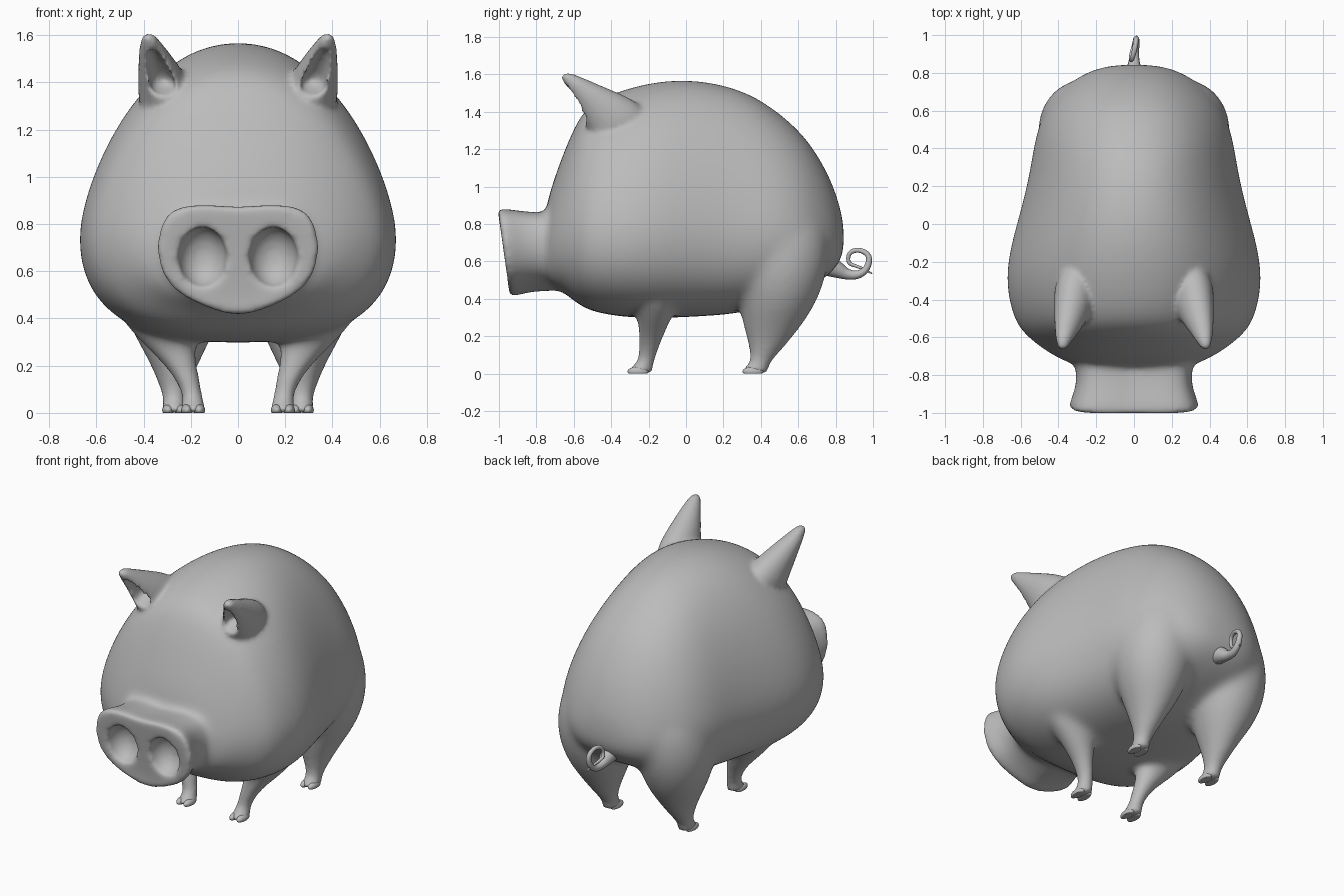
import bpy, bmesh
from math import sin, cos, pi, copysign
from mathutils import Vector

if "Cube" in bpy.data.objects:
    bpy.data.objects.remove(bpy.data.objects["Cube"], do_unlink=True)

grey = bpy.data.materials.new("soft_grey")
grey.use_nodes = True
grey.diffuse_color = (0.5, 0.5, 0.5, 1)
grey.node_tree.nodes["Principled BSDF"].inputs["Base Color"].default_value = (0.5, 0.5, 0.5, 1)


def add(name, data):
    ob = bpy.data.objects.new(name, data)
    bpy.context.scene.collection.objects.link(ob)
    return ob


def loft(name, rings):
    """Closed skin through rings with equal point counts."""
    bm = bmesh.new()
    loops = [[bm.verts.new(p) for p in ring] for ring in rings]
    n = len(loops[0])
    for a, b in zip(loops, loops[1:]):
        for i in range(n):
            bm.faces.new((a[i], a[(i + 1) % n], b[(i + 1) % n], b[i]))
    bm.faces.new(loops[0][::-1])
    bm.faces.new(loops[-1])
    bmesh.ops.recalc_face_normals(bm, faces=bm.faces)
    me = bpy.data.meshes.new(name)
    bm.to_mesh(me)
    bm.free()
    return add(name, me)


def bake(ob):
    """Replace the object by its evaluated mesh."""
    dg = bpy.context.evaluated_depsgraph_get()
    me = bpy.data.meshes.new_from_object(ob.evaluated_get(dg))
    name = ob.name
    bpy.data.objects.remove(ob, do_unlink=True)
    return add(name, me)


def subdivide(ob):
    ob.modifiers.new("round", "SUBSURF").levels = 2
    return bake(ob)


def carve(ob, cutters):
    for c in cutters:
        c.hide_render = True
        mod = ob.modifiers.new("carve", "BOOLEAN")
        mod.operation, mod.object, mod.solver = "DIFFERENCE", c, "EXACT"
    ob = bake(ob)
    for c in cutters:
        bpy.data.objects.remove(c, do_unlink=True)
    return ob


def ellipse(centre, u, v, n=24):
    c, u, v = Vector(centre), Vector(u), Vector(v)
    return [c + u * cos(2 * pi * i / n) + v * sin(2 * pi * i / n) for i in range(n)]


def ellipsoid(name, centre, size):
    bm = bmesh.new()
    bmesh.ops.create_uvsphere(bm, u_segments=32, v_segments=20, radius=1)
    for v in bm.verts:
        v.co = Vector([c + p * s for c, p, s in zip(centre, v.co, size)])
    me = bpy.data.meshes.new(name)
    bm.to_mesh(me)
    bm.free()
    return add(name, me)


# Trunk: pear-shaped rings, given as y, half width, bottom, widest height, top
def trunk_ring(y, w, zb, zw, zt, n=32):
    ring = []
    for i in range(n):
        c, s = cos(2 * pi * i / n), sin(2 * pi * i / n)
        if s >= 0:
            ring.append((w * c * (1 - .16 * s * abs(c)), y, zw + (zt - zw) * s))
        else:
            x = copysign(abs(c) ** 0.72, c)
            ring.append((w * x, y, zw - (zw - zb) * abs(s) ** 0.82))
    return ring


trunk = [(-.76, .28, .51, .68, .85), (-.72, .39, .465, .71, 1.0), (-.66, .49, .44, .74, 1.17),
         (-.58, .59, .37, .75, 1.36), (-.5, .645, .325, .76, 1.46), (-.3, .69, .295, .77, 1.535),
         (-.1, .655, .295, .77, 1.575), (.1, .595, .305, .77, 1.57), (.3, .55, .32, .76, 1.52),
         (.45, .53, .37, .76, 1.435), (.6, .48, .43, .75, 1.31), (.7, .4, .48, .73, 1.18),
         (.78, .3, .54, .72, 1.03), (.825, .2, .6, .72, .89), (.845, .09, .66, .72, .79)]
parts = [subdivide(loft("pig_body", [trunk_ring(*t) for t in trunk]))]

# Legs: height, x, y, half width, half depth
front_leg = [(0, .19, -.248, .05, .065), (.012, .19, -.248, .052, .067), (.03, .19, -.238, .05, .06),
             (.065, .19, -.212, .04, .042), (.15, .215, -.197, .05, .054), (.25, .27, -.175, .09, .08),
             (.35, .325, -.165, .145, .11), (.5, .36, -.15, .19, .14)]
hind_leg = [(0, .27, .367, .05, .067), (.012, .27, .367, .052, .069), (.03, .27, .377, .05, .065),
            (.065, .27, .4, .045, .052), (.15, .27, .435, .075, .097), (.25, .27, .46, .125, .155),
            (.35, .275, .485, .18, .2), (.5, .28, .5, .23, .25), (.7, .27, .49, .245, .29),
            (.95, .23, .47, .2, .25)]
for name, leg in (("front_leg", front_leg), ("hind_leg", hind_leg)):
    for side in (-1, 1):
        rings = [ellipse((side * x, y, z), (a, 0, 0), (0, b, 0)) for z, x, y, a, b in leg]
        parts.append(subdivide(loft(name, rings)))

# Snout: heart-like outline swept back to the face, with two nostrils
half = [(0, .87), (.12, .884), (.23, .88), (.305, .85), (.34, .77), (.35, .68),
        (.325, .58), (.26, .505), (.14, .445), (0, .4)]
outline = half + [(-x, z) for x, z in half[-2:0:-1]]


def snout_ring(front, sx, sz, tilt):
    return [(x * sx, front + (.88 - z) * tilt, .68 + (z - .68) * sz) for x, z in outline]


snout = subdivide(loft("snout", [snout_ring(-1, .7, .7, .12), snout_ring(-1.005, .94, .95, .12),
                                 snout_ring(-.995, 1, 1, .12), snout_ring(-.95, .97, .99, .1),
                                 snout_ring(-.86, .88, .92, .05), snout_ring(-.76, .89, .9, .03),
                                 snout_ring(-.6, 1, .9, 0)]))
parts.append(carve(snout, [ellipsoid("nostril_cutter", (s * .15, -.965, .66), (.102, .1, .128))
                           for s in (-1, 1)]))

# Ears: hollow cones leaning forward; x, y, z, half depth, half width
ear = [(.3, -.32, 1.27, .17, .12), (.31, -.385, 1.375, .16, .115), (.345, -.515, 1.487, .09, .078),
       (.37, -.6, 1.56, .05, .048), (.38, -.66, 1.607, .022, .024)]
hollow = [(.31, -.5, 1.36, .07, .05), (.317, -.51, 1.39, .075, .055), (.345, -.585, 1.475, .055, .042),
          (.37, -.645, 1.545, .03, .02)]
for side in (-1, 1):
    shells = [loft(name, [ellipse((side * x, y, z), (0, a * .87, a * .5), (b, 0, 0))
                          for x, y, z, a, b in rows])
              for name, rows in (("ear", ear), ("ear_cutter", hollow))]
    shells = [subdivide(s) for s in shells]
    parts.append(carve(shells[0], shells[1:]))

# Fuse everything into one smooth skin
bm = bmesh.new()
for p in parts:
    bm.from_mesh(p.data)
    bpy.data.objects.remove(p, do_unlink=True)
skin = bpy.data.meshes.new("pig_body")
bm.to_mesh(skin)
bm.free()
body = add("pig_body", skin)
remesh = body.modifiers.new("fuse", "REMESH")
remesh.mode, remesh.voxel_size = "VOXEL", 0.013
smooth = body.modifiers.new("soften", "SMOOTH")
smooth.factor, smooth.iterations = 0.5, 9
body = bake(body)


# Blend the hips, shoulders and muzzle, sparing feet, ears and snout rim
def ramp(value, low, high):
    return min(1, max(0, (value - low) / (high - low)))


group = body.vertex_groups.new(name="blend")
for v in body.data.vertices:
    weight = ramp(v.co.z, .14, .3) * ramp(-v.co.z, -1.25, -1.1) * ramp(v.co.y, -.86, -.74)
    if weight > 0:
        group.add([v.index], weight, "REPLACE")
blend = body.modifiers.new("blend", "SMOOTH")
blend.factor, blend.iterations, blend.vertex_group = 0.5, 50, "blend"
body = bake(body)

# Toes: two per foot, cut flat on the ground
finished = [body]
for name, x, y in (("front_toe", .19, -.257), ("hind_toe", .27, .358)):
    for side in (-1, 1):
        for dx in (-.026, .026):
            toe = ellipsoid(name, (side * x + dx, y, .012), (.025, .056, .025))
            for v in toe.data.vertices:
                v.co.z = max(v.co.z, 0)
            finished.append(toe)

# Tail: tapering curl
path = [(0, .76, .58, .06), (0, .81, .555, .045), (0, .86, .53, .028), (.005, .92, .525, .022),
        (.012, .97, .56, .018), (.012, .985, .63, .015), (.005, .93, .665, .013),
        (-.01, .87, .65, .012), (-.018, .865, .59, .01), (-.015, .91, .575, .009),
        (0, .95, .56, .007), (.015, .995, .535, .004)]
curve = bpy.data.curves.new("tail", "CURVE")
curve.dimensions, curve.bevel_depth, curve.bevel_resolution = "3D", 1, 4
curve.use_fill_caps = True
spline = curve.splines.new("NURBS")
spline.points.add(len(path) - 1)
for pt, (x, y, z, r) in zip(spline.points, path):
    pt.co, pt.radius = (x, y, z, 1), r
spline.use_endpoint_u, spline.order_u, spline.resolution_u = True, 3, 8
finished.append(bake(add("tail", curve)))

for ob in finished:
    ob.data.materials.clear()
    ob.data.materials.append(grey)
    ob.data.shade_smooth()
